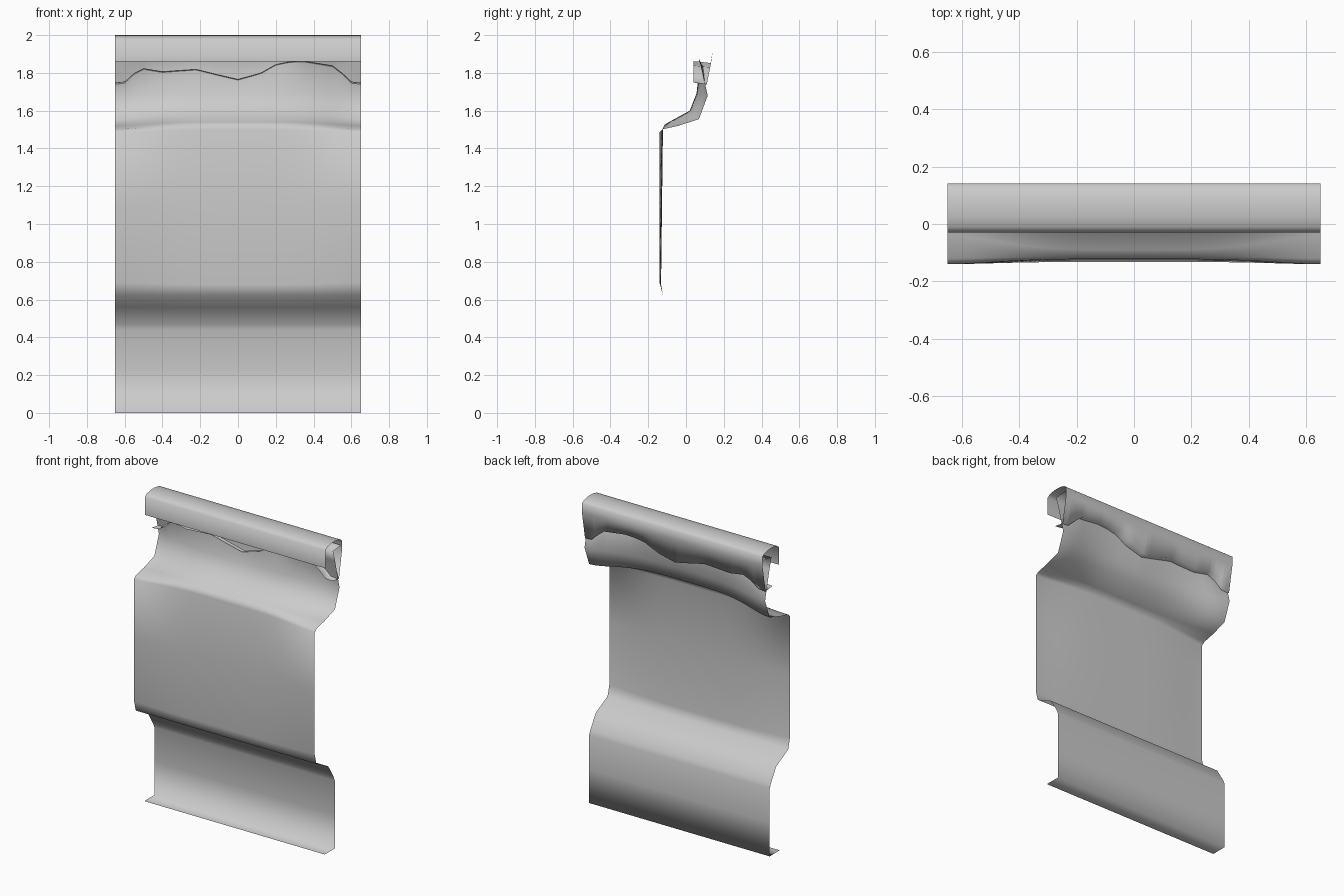
import bpy, bmesh

if "Cube" in bpy.data.objects:
    bpy.data.objects.remove(bpy.data.objects["Cube"])

HALF = 0.65
N = 52
XS = [-HALF + 2 * HALF * i / N for i in range(N + 1)]


def lerp_table(table, x):
    for (x0, v0), (x1, v1) in zip(table, table[1:]):
        if x <= x1:
            return v0 + (v1 - v0) * (x - x0) / (x1 - x0)
    return table[-1][1]


# Wavy hem height across the width
HEM = [(-.65, 1.745), (-.6, 1.75), (-.55, 1.795), (-.5, 1.82), (-.4, 1.803),
       (-.22, 1.815), (-.1, 1.785), (0, 1.762), (.12, 1.795), (.2, 1.84),
       (.27, 1.855), (.35, 1.858), (.5, 1.835), (.56, 1.79), (.6, 1.75), (.65, 1.745)]


def hem(x):
    return lerp_table(HEM, x)


def sag(x):
    """0 at both side edges, 1 in the middle of the cloth."""
    t = max(0.0, 1 - (abs(x) / HALF) ** 2)
    return t * t * (3 - 2 * t)


def loft(name, profile):
    """Sheet swept along x; profile(x) gives the (y, z) cross-section there."""
    bm = bmesh.new()
    rows = [[bm.verts.new((x, y, z)) for y, z in profile(x)] for x in XS]
    for a, b in zip(rows, rows[1:]):
        for k in range(len(a) - 1):
            bm.faces.new((a[k], a[k + 1], b[k + 1], b[k]))
    bmesh.ops.recalc_face_normals(bm, faces=bm.faces)
    me = bpy.data.meshes.new(name)
    bm.to_mesh(me)
    bm.free()
    for p in me.polygons:
        p.use_smooth = True
    ob = bpy.data.objects.new(name, me)
    bpy.context.collection.objects.link(ob)
    return ob


# Rounded top cap with front lip, back skirt and small turned-in hem
def cap_profile(x):
    h = hem(x)
    yb = .11 + (h - 1.745) * .2
    return [(-.03, 1.86), (-.03, 1.975), (-.01, 1.99), (.025, 1.998), (.06, 2.0),
            (.095, 1.997), (.125, 1.988), (.142, 1.975), (.142, 1.92),
            (yb, h - .006), (.04, h + .004)]


# Hanging sheet: hidden top fold, back bulge, front panel, lower drop and foot
def sheet_profile(x):
    w = sag(x)

    def mix(a, b):
        return tuple(p + (q - p) * w for p, q in zip(a, b))
    h = hem(x)
    return [(.13, 1.95), (.05, 1.94),
            (.07, 1.87), mix((.1, h), (.07, h)),
            mix((.115, 1.68), (.055, 1.69)),
            mix((.068, 1.555), (.02, 1.60)),
            mix((-.04, 1.52), (-.09, 1.54)),
            mix((-.12, 1.502), (-.115, 1.525)),
            mix((-.14, 1.485), (-.122, 1.50)),
            mix((-.14, 1.1), (-.127, 1.1)),
            mix((-.14, .69), (-.132, .68)),
            (-.122, .622), (0, .56), (.055, .47), (.068, .44),
            (.068, .22), (.068, 0), (-.036, 0)]


loft("top_cap", cap_profile)
loft("hanging_sheet", sheet_profile)
